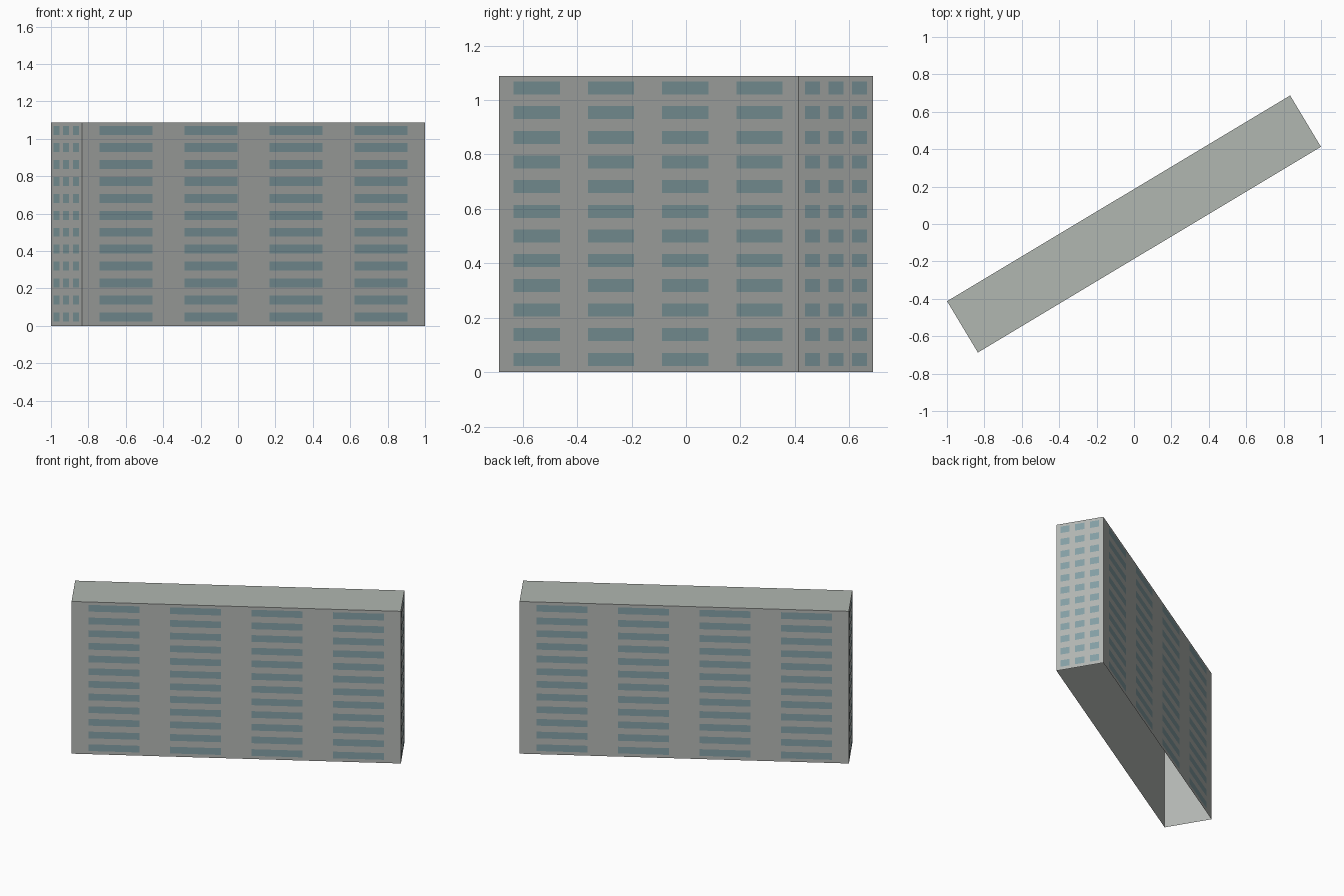
import bpy, bmesh, math
from mathutils import Matrix, Vector

if "Cube" in bpy.data.objects:
    bpy.data.objects.remove(bpy.data.objects["Cube"])

LENGTH, DEPTH, HEIGHT = 2.139, 0.32, 1.088
TURN = Matrix.Rotation(math.atan2(1.10, 1.835), 4, 'Z')
ROWS, ROW_STEP, ROW_START = 12, 0.0906, 0.0475
WINDOW_H, GAP = 0.0478, 0.002


def material(name, rgb):
    m = bpy.data.materials.new(name)
    m.diffuse_color = (*rgb, 1)
    m.use_nodes = True
    m.node_tree.nodes["Principled BSDF"].inputs["Base Color"].default_value = m.diffuse_color
    return m


concrete = material("concrete grey", (0.45, 0.467, 0.45))
roof_grey = material("roof grey", (0.44, 0.475, 0.44))
glass = material("blue grey glass", (0.23, 0.35, 0.376))


def finish(name, bm, mats):
    mesh = bpy.data.meshes.new(name)
    bm.to_mesh(mesh)
    bm.free()
    for m in mats:
        mesh.materials.append(m)
    ob = bpy.data.objects.new(name, mesh)
    ob.matrix_world = TURN
    bpy.context.collection.objects.link(ob)
    return ob


# Building shell: walls and roof, open underneath
bm = bmesh.new()
bmesh.ops.create_cube(bm, size=1, matrix=Matrix.Translation((0, 0, HEIGHT / 2))
                      @ Matrix.Diagonal((LENGTH, DEPTH, HEIGHT, 1)))
bm.normal_update()
bmesh.ops.delete(bm, geom=[f for f in bm.faces if f.normal.z < -0.5],
                 context='FACES_ONLY')
for f in bm.faces:
    f.material_index = 1 if f.normal.z > 0.5 else 0
finish("building_shell", bm, [concrete, roof_grey])


# Window grid on one wall, at a given distance out and heading
def windows(name, heading, distance, columns, step, width):
    spin = Matrix.Rotation(heading, 4, 'Z')
    bm = bmesh.new()
    for c in range(columns):
        x = (c - (columns - 1) / 2) * step
        for r in range(ROWS):
            z = ROW_START + r * ROW_STEP
            corners = [(-1, -1), (1, -1), (1, 1), (-1, 1)]
            bm.faces.new([bm.verts.new(spin @ Vector(
                (x + sx * width / 2, -distance - GAP, z + sz * WINDOW_H / 2)))
                for sx, sz in corners])
    finish(name, bm, [glass])


# Wide windows on the long walls, small windows on the end walls
for side, heading in (("front", 0), ("back", math.pi)):
    windows(side + "_windows", heading, DEPTH / 2, 4, 0.530, 0.331)
for side, heading in (("right", math.pi / 2), ("left", -math.pi / 2)):
    windows(side + "_windows", heading, LENGTH / 2, 3, 0.1005, 0.0625)
